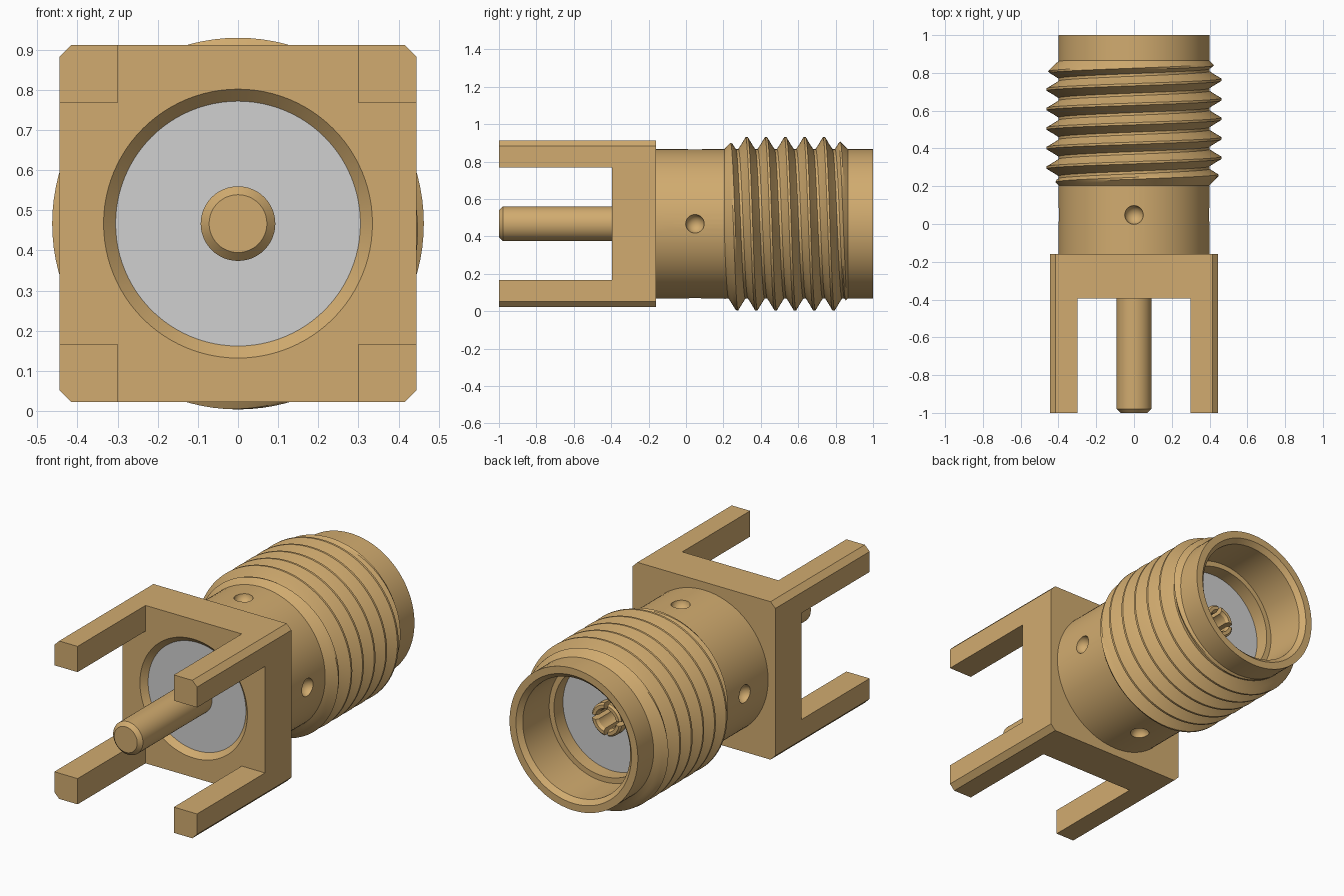
import bpy, bmesh, math
from mathutils import Matrix, Vector

if "Cube" in bpy.data.objects:
    bpy.data.objects.remove(bpy.data.objects["Cube"], do_unlink=True)

CZ = 0.467          # height of the connector axis
parts = []


def material(name, rgb):
    m = bpy.data.materials.new(name)
    m.use_nodes = True
    m.diffuse_color = (*rgb, 1)
    m.node_tree.nodes["Principled BSDF"].inputs["Base Color"].default_value = (*rgb, 1)
    return m


GOLD = material("gold plating", (0.64, 0.41, 0.16))
WHITE = material("pale grey insulator", (0.63, 0.63, 0.63))


def finish(bm, name, mat=GOLD):
    bmesh.ops.remove_doubles(bm, verts=bm.verts, dist=1e-5)
    bmesh.ops.recalc_face_normals(bm, faces=bm.faces)
    me = bpy.data.meshes.new(name)
    bm.to_mesh(me)
    bm.free()
    me.materials.append(mat)
    ob = bpy.data.objects.new(name, me)
    ob.location.z = CZ
    bpy.context.collection.objects.link(ob)
    parts.append(ob)
    return ob


def lathe(name, profile, mat=GOLD, steps=96, closed=True):
    """Revolve (y, radius) points about the y axis."""
    bm = bmesh.new()
    vs = [bm.verts.new((r, y, 0)) for y, r in profile]
    es = [bm.edges.new(p) for p in zip(vs, vs[1:])]
    if closed:
        es.append(bm.edges.new((vs[-1], vs[0])))
    bmesh.ops.spin(bm, geom=vs + es, cent=(0, 0, 0), axis=(0, 1, 0),
                   angle=math.tau, steps=steps)
    return finish(bm, name, mat)


def box(name, lo, hi):
    bm = bmesh.new()
    lo, hi = Vector(lo), Vector(hi)
    size = hi - lo
    bmesh.ops.create_cube(bm, size=1, matrix=Matrix.Translation((lo + hi) / 2)
                          @ Matrix.Diagonal((*size, 1)))
    return finish(bm, name)


def cut(ob, *cutters):
    """Subtract the cutters, bake the result and delete them."""
    for c in cutters:
        c.hide_render = True
        mod = ob.modifiers.new("cut", 'BOOLEAN')
        mod.operation, mod.solver, mod.object = 'DIFFERENCE', 'EXACT', c
    bpy.context.view_layer.update()
    dg = bpy.context.evaluated_depsgraph_get()
    me = bpy.data.meshes.new_from_object(ob.evaluated_get(dg))
    ob.modifiers.clear()
    ob.data = me
    for c in cutters:
        parts.remove(c)
        bpy.data.objects.remove(c, do_unlink=True)


# Square mounting block with four legs: chamfered bar, cross-shaped slots, bore
S, C = 0.445, 0.415
outline = [(S, -C), (S, C), (C, S), (-C, S), (-S, C), (-S, -C), (-C, -S), (C, -S)]
bm = bmesh.new()
face = bm.faces.new([bm.verts.new((x, -1, z)) for x, z in outline])
ext = bmesh.ops.extrude_face_region(bm, geom=[face])
bmesh.ops.translate(bm, vec=(0, 0.84, 0),
                    verts=[g for g in ext["geom"] if isinstance(g, bmesh.types.BMVert)])
block = finish(bm, "mounting_block_and_legs")
cut(block,
    box("slot_x", (-0.30, -1.2, -0.6), (0.30, -0.395, 0.6)),
    box("slot_z", (-0.6, -1.2, -0.30), (0.6, -0.395, 0.30)),
    lathe("bore", [(-0.405, 0), (-0.405, 0.345), (-0.365, 0.305), (0, 0.305), (0, 0)],
          closed=False))

# Round barrel with a stepped open socket at the back
barrel = lathe("barrel", [(-0.16, 0.305), (-0.16, 0.40), (1.0, 0.40), (1.0, 0.36),
                          (0.975, 0.335), (0.74, 0.335), (0.74, 0.305)])

# Four round dimples around the barrel
bm = bmesh.new()
for x, z in ((1, 0), (-1, 0), (0, 1), (0, -1)):
    bmesh.ops.create_uvsphere(bm, u_segments=24, v_segments=16, radius=0.05,
                              matrix=Matrix.Translation((0.403 * x, 0.048, 0.403 * z)))
cut(barrel, finish(bm, "dimple_cutter"))

# Helical screw thread, chamfered at both ends
PITCH, SEG = 0.1033, 96
ridge = [(-0.050, 0.392), (-0.038, 0.410), (-0.026, 0.429), (-0.016, 0.446),
         (-0.006, 0.463), (0.006, 0.463), (0.016, 0.446), (0.026, 0.429),
         (0.038, 0.410), (0.050, 0.392)]
bm = bmesh.new()
previous = None
for i in range(-SEG, 7 * SEG + 1):
    turn = i / SEG
    a = math.tau * turn
    row = []
    for dy, r in ridge:
        y = 0.247 + PITCH * turn + dy
        r = max(0.385, min(r, 0.40 + (y - 0.205), 0.40 + (0.865 - y)))
        row.append(bm.verts.new((r * math.cos(a), y, -r * math.sin(a))))
    if previous:
        for k in range(len(ridge) - 1):
            bm.faces.new((previous[k], previous[k + 1], row[k + 1], row[k]))
    previous = row
# drop the stretches buried inside the barrel
buried = [f for f in bm.faces
          if all(math.hypot(v.co.x, v.co.z) < 0.393 for v in f.verts)]
bmesh.ops.delete(bm, geom=buried, context='FACES')
thread = finish(bm, "screw_thread")
# make the thread face outwards
bm = bmesh.new()
bm.from_mesh(thread.data)
for f in bm.faces:
    c = f.calc_center_median()
    if f.normal.x * c.x + f.normal.z * c.z < 0:
        f.normal_flip()
bm.to_mesh(thread.data)
bm.free()

# Insulator sleeve between barrel and pin
lathe("insulator", [(-0.365, 0.092), (-0.365, 0.305), (0.66, 0.305), (0.66, 0.092)], WHITE)

# Centre pin with chamfered tip and slotted socket end
pin = lathe("centre_pin", [(-1, 0), (-1, 0.072), (-0.979, 0.093), (0.705, 0.093),
                           (0.715, 0.083), (0.715, 0.065), (0.70, 0.055),
                           (0.45, 0.055), (0.45, 0)], steps=48, closed=False)
cut(pin,
    box("slit_x", (-0.2, 0.50, -0.012), (0.2, 0.9, 0.012)),
    box("slit_z", (-0.012, 0.50, -0.2), (0.012, 0.9, 0.2)))

# Smooth the round surfaces, keep edges crisp
bpy.ops.object.select_all(action='DESELECT')
for ob in parts:
    ob.select_set(True)
bpy.context.view_layer.objects.active = parts[0]
bpy.ops.object.shade_smooth_by_angle(angle=math.radians(25))
